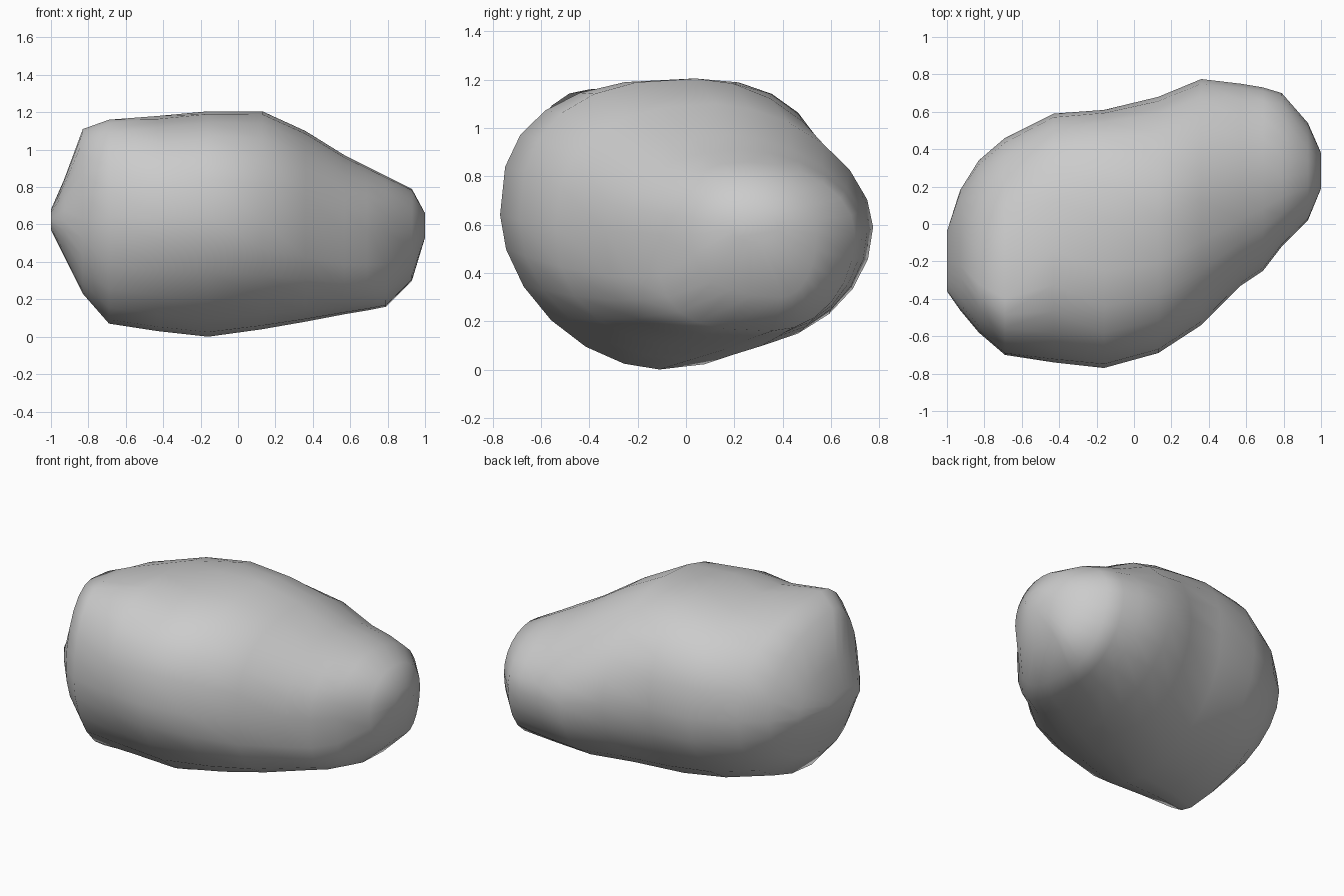
import bpy, bmesh, math

# Cross-sections along x: x, front y, back y, bottom z, top z, bottom crest y, top crest y, side z,
# then the fullness of the upper front, upper back and lower front quadrants
SECTIONS = [
    (-1.00, -0.36, -0.04, 0.57, 0.68, -0.20, -0.20, 0.62, 2.0, 2.0, 2.0),
    (-0.93, -0.46,  0.18, 0.43, 0.84, -0.22, -0.22, 0.62, 2.0, 2.0, 2.0),
    (-0.83, -0.58,  0.34, 0.23, 1.11, -0.28, -0.32, 0.63, 2.0, 2.0, 2.0),
    (-0.69, -0.70,  0.46, 0.07, 1.16, -0.30, -0.40, 0.64, 2.1, 2.4, 1.8),
    (-0.43, -0.74,  0.59, 0.03, 1.18, -0.18, -0.14, 0.64, 2.3, 2.6, 1.8),
    (-0.16, -0.77,  0.61, 0.00, 1.205, -0.11, 0.03, 0.64, 2.6, 2.4, 1.8),
    ( 0.13, -0.69,  0.68, 0.04, 1.205, 0.02,  0.04, 0.62, 2.5, 1.9, 2.0),
    ( 0.36, -0.54,  0.775, 0.08, 1.10, 0.15,  0.12, 0.59, 2.4, 1.8, 2.4),
    ( 0.57, -0.33,  0.75, 0.12, 0.97, 0.25,   0.17, 0.57, 2.2, 1.8, 3.0),
    ( 0.69, -0.25,  0.73, 0.14, 0.91, 0.30,   0.22, 0.57, 2.2, 1.9, 3.2),
    ( 0.79, -0.12,  0.70, 0.16, 0.86, 0.36,   0.25, 0.56, 2.2, 2.0, 3.2),
    ( 0.93,  0.02,  0.54, 0.30, 0.79, 0.40,   0.27, 0.56, 2.2, 2.0, 2.4),
    ( 1.00,  0.19,  0.38, 0.53, 0.66, 0.28,   0.28, 0.59, 2.0, 2.0, 2.0),
]
SIDES = 24


def section_point(sec, angle):
    """Point on a lopsided rounded section, each quadrant with its own fullness."""
    x, front, back, bottom, top, yb, yt, zs, n_uf, n_ub, n_lf = sec
    c, s = math.cos(angle), math.sin(angle)
    if s >= 0:
        n = n_uf if c < 0 else n_ub
        height = top - zs
    else:
        n = n_lf if c < 0 else 2.0
        height = zs - bottom
    # The crest offset fades in away from the side line
    yc = yt if s >= 0 else yb
    width = back - yc if c >= 0 else yc - front
    u = math.copysign(abs(c) ** (2 / n), c)
    v = math.copysign(abs(s) ** (2 / n), s)
    return (x, yc + width * u, zs + height * v)


# Boulder: skin the sections into one closed body
bm = bmesh.new()
rings = [[bm.verts.new(section_point(sec, 2 * math.pi * i / SIDES))
          for i in range(SIDES)] for sec in SECTIONS]
for a, b in zip(rings, rings[1:]):
    for i in range(SIDES):
        j = (i + 1) % SIDES
        bm.faces.new((a[i], a[j], b[j], b[i]))
bm.faces.new(rings[0])
bm.faces.new(rings[-1])
bmesh.ops.recalc_face_normals(bm, faces=bm.faces)
for face in bm.faces:
    face.smooth = True

mesh = bpy.data.meshes.new("boulder")
bm.to_mesh(mesh)
bm.free()
boulder = bpy.data.objects.new("boulder", mesh)
bpy.context.collection.objects.link(boulder)
